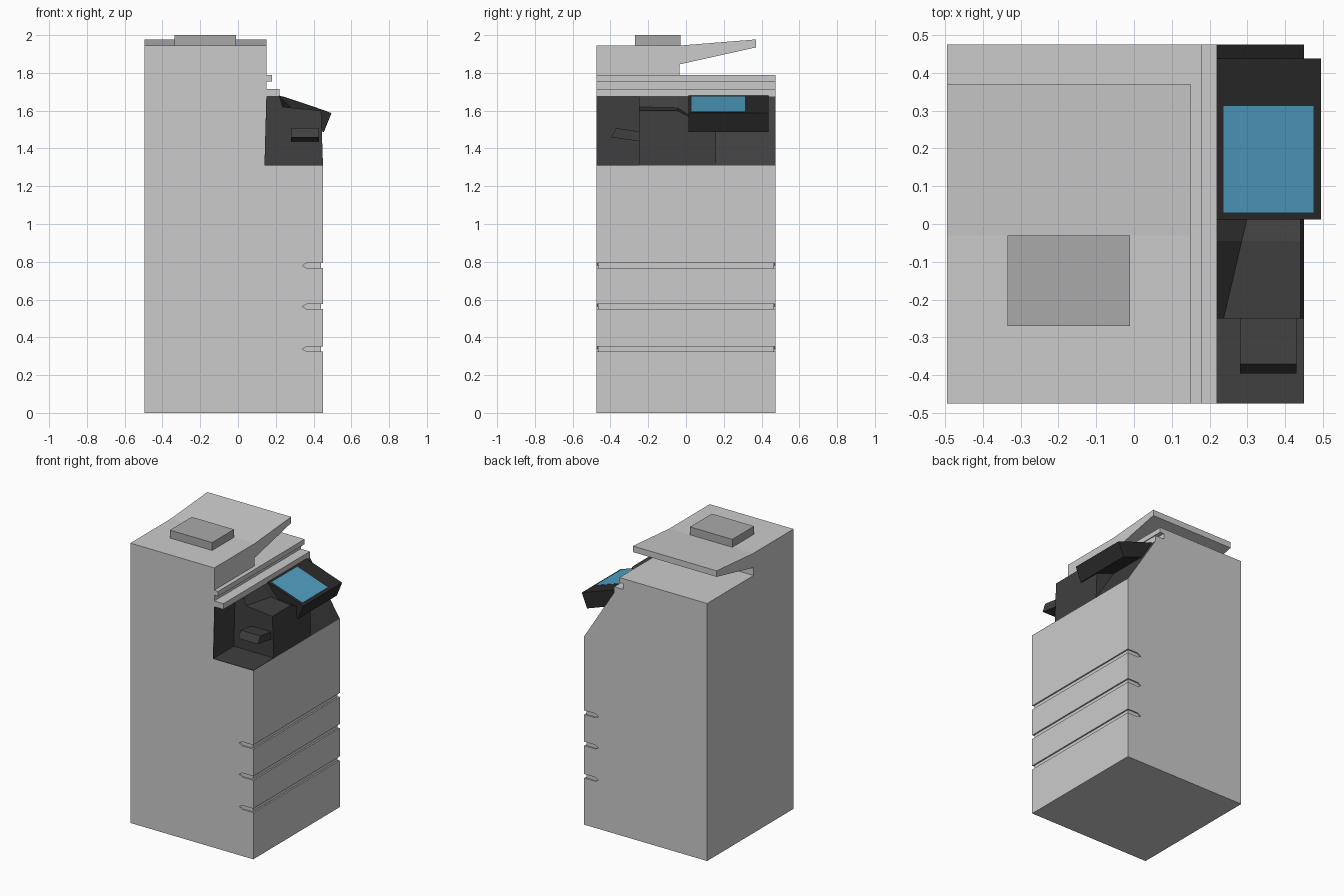
import bpy, bmesh

if "Cube" in bpy.data.objects:
    bpy.data.objects.remove(bpy.data.objects["Cube"])


def material(name, r, g, b):
    m = bpy.data.materials.new(name)
    m.diffuse_color = (r, g, b, 1)
    m.use_nodes = True
    m.node_tree.nodes["Principled BSDF"].inputs["Base Color"].default_value = m.diffuse_color
    return m


DARK = material("dark_plastic", 0.05, 0.05, 0.05)
BLACK = material("black_plastic", 0.024, 0.024, 0.024)
BLUE = material("display_blue", 0.08, 0.35, 0.55)
MID = material("mid_grey", 0.4, 0.4, 0.4)


def loft(name, rings, mat=None):
    """Closed solid through matching rings of 3D points."""
    bm = bmesh.new()
    vs = [[bm.verts.new(p) for p in ring] for ring in rings]
    n = len(vs[0])
    for a, b in zip(vs, vs[1:]):
        for i in range(n):
            j = (i + 1) % n
            bm.faces.new((a[i], a[j], b[j], b[i]))
    bm.faces.new(vs[0])
    bm.faces.new(vs[-1])
    bmesh.ops.recalc_face_normals(bm, faces=bm.faces)
    me = bpy.data.meshes.new(name)
    bm.to_mesh(me)
    bm.free()
    ob = bpy.data.objects.new(name, me)
    bpy.context.collection.objects.link(ob)
    if mat:
        me.materials.append(mat)
    return ob


def prism_y(name, pts, y0, y1, mat=None):
    return loft(name, [[(x, y, z) for x, z in pts] for y in (y0, y1)], mat)


def prism_x(name, pts, x0, x1, mat=None):
    return loft(name, [[(x, y, z) for y, z in pts] for x in (x0, x1)], mat)


def rect(a0, a1, b0, b1):
    return [(a0, b0), (a1, b0), (a1, b1), (a0, b1)]


L, R, D = -0.495, 0.45, 0.475

# Cabinet with the scanner ledges, as one side profile
body = prism_y("cabinet", [
    (L, 0), (R, 0), (R, 1.31), (0.14, 1.31), (0.15, 1.675), (0.22, 1.675),
    (0.22, 1.715), (0.15, 1.715), (0.15, 1.755), (0.18, 1.755),
    (0.18, 1.79), (L, 1.79)], -D, D)

# Drawer grooves: a shallow slot that wraps round to pointed side ends
cutters = []
for z in (0.338, 0.563, 0.78):
    h = 0.014
    cutters.append(prism_y("groove_cutter", rect(0.44, 0.6, z - h, z + h), -0.6, 0.6))
    tip = [(0.34, z), (0.365, z - h), (0.6, z - h), (0.6, z + h), (0.365, z + h)]
    for s in (-1, 1):
        cutters.append(prism_y("groove_cutter", tip, s * 0.466, s * 0.6))
bpy.context.view_layer.objects.active = body
for c in cutters:
    mod = body.modifiers.new("groove", 'BOOLEAN')
    mod.operation = 'DIFFERENCE'
    mod.solver = 'EXACT'
    mod.object = c
    bpy.ops.object.modifier_apply(modifier=mod.name)
for c in cutters:
    bpy.data.objects.remove(c)

# Document feeder with its raised tray, and the pad on top
prism_x("document_feeder", [
    (-D, 1.79), (-D, 1.945), (-0.03, 1.945), (0.37, 1.977),
    (0.37, 1.935), (-0.035, 1.845), (-0.035, 1.79)], L, 0.15)
prism_y("feeder_pad", rect(-0.335, -0.01, 1.94, 2.0), -0.27, -0.03, MID)

# Dark lining of the open front recess
prism_y("recess_lining", [
    (0.14, 1.31), (R, 1.31), (R, 1.313), (0.143, 1.313),
    (0.153, 1.675), (0.15, 1.675)], -D, -0.25, DARK)

# Sloped dark panel at the rear, closed by a grey end plate
slope = [(0.14, 1.31), (R, 1.31), (0.22, 1.675), (0.15, 1.675)]
prism_y("sloped_panel", slope, 0.0, D - 0.002, DARK)
prism_y("end_plate", slope, D - 0.002, D)


# Dark housing beside the recess, with a dipping top
def housing_ring(y, back_x, back_z, edge_z):
    return [(0.14, y, 1.31), (R, y, 1.31), (0.44, y, edge_z),
            (back_x, y, back_z), (0.22, y, 1.675), (0.15, y, 1.675)]


loft("housing", [
    housing_ring(-0.25, 0.237, 1.62, 1.6),
    housing_ring(-0.045, 0.285, 1.615, 1.6),
    housing_ring(0.01, 0.298, 1.58, 1.572),
    housing_ring(0.16, 0.298, 1.58, 1.572)], DARK)

# Small ledge on the housing's front wall
prism_x("ledge", [(-0.25, 1.438), (-0.25, 1.49), (-0.37, 1.507), (-0.395, 1.459)],
        0.28, 0.43, DARK)

# Tilted control panel and its display
prism_y("control_panel", [(0.22, 1.68), (0.495, 1.587), (0.455, 1.487), (0.22, 1.57)],
        0.012, 0.437, BLACK)


def panel_z(x):
    return 1.68 - (x - 0.22) * 0.338


prism_y("display", [(x, panel_z(x) + d) for x, d in
                    ((0.237, -0.004), (0.474, -0.004), (0.474, 0.002), (0.237, 0.002))],
        0.03, 0.312, BLUE)
